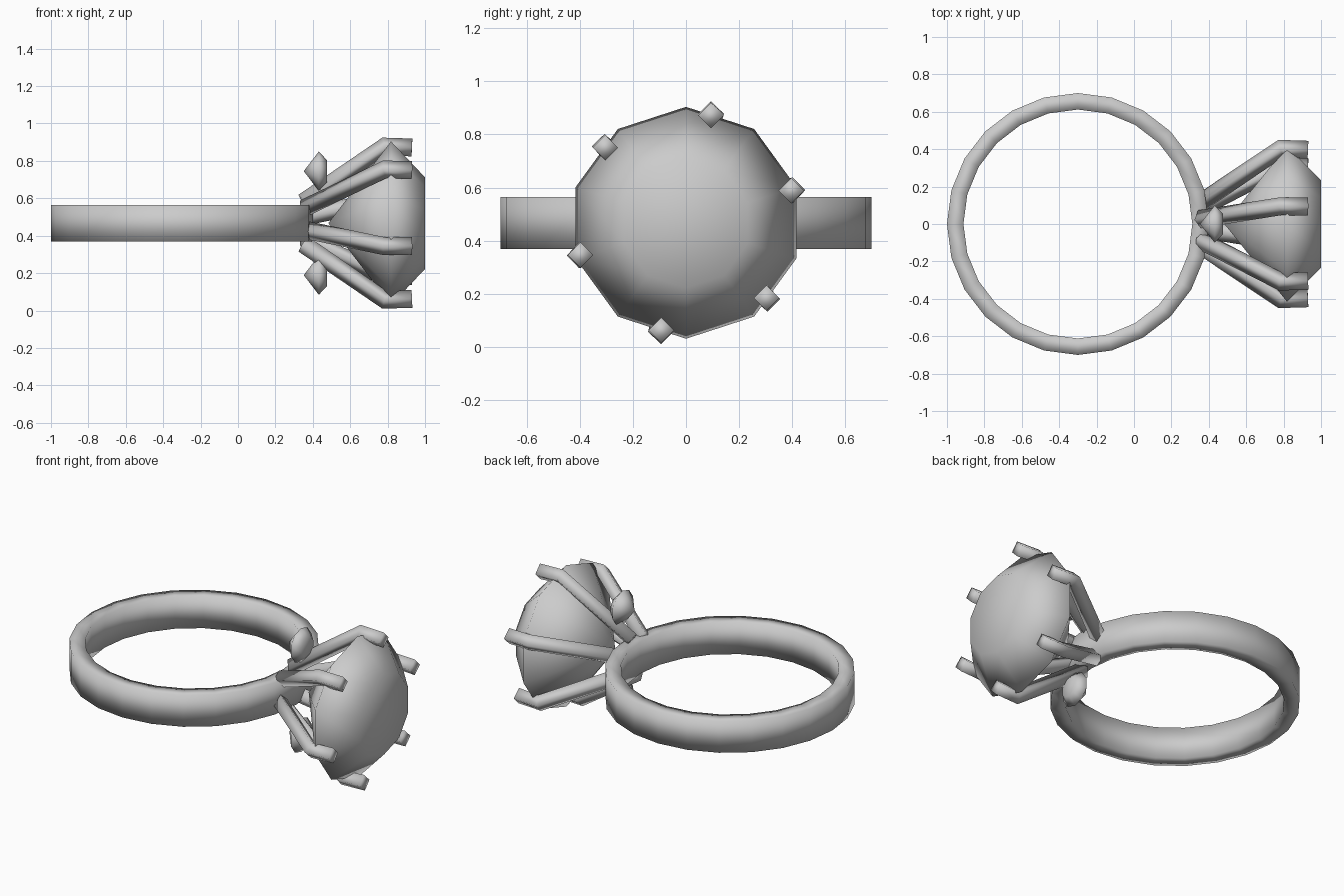
import bpy, math
from mathutils import Vector

if "Cube" in bpy.data.objects:
    bpy.data.objects.remove(bpy.data.objects["Cube"])

CZ = 0.467  # height of the ring's mid plane


def make(name, verts, faces):
    me = bpy.data.meshes.new(name)
    me.from_pydata([tuple(v) for v in verts], [], faces)
    me.update()
    me.shade_smooth()
    ob = bpy.data.objects.new(name, me)
    bpy.context.collection.objects.link(ob)
    return ob


def bridge(a, b, n):
    return [(a + i, a + (i + 1) % n, b + (i + 1) % n, b + i) for i in range(n)]


# Band: rectangular profile revolved around z
def band():
    n, verts, faces = 24, [], []
    for r, z in ((0.7, -0.098), (0.7, 0.098), (0.612, 0.098), (0.612, -0.098)):
        for i in range(n):
            a = 2 * math.pi * i / n
            verts.append((-0.3 + r * math.cos(a), r * math.sin(a), CZ + z))
    for k in range(4):
        faces += bridge(k * n, (k + 1) % 4 * n, n)
    make("band", verts, faces)


# Ten-sided cut stone whose axis runs along x
def stone(name, x, z, radius):
    n, s = 10, radius / 0.437
    verts, faces = [(x - 0.335 * s, 0, z)], []
    for dx, r in ((0, 0.437), (0.182, 0.245)):
        for i in range(n):
            a = math.pi / 2 + 2 * math.pi * i / n
            verts.append((x + dx * s, r * s * math.cos(a), z + r * s * math.sin(a)))
    faces += [(0, 1 + (i + 1) % n, 1 + i) for i in range(n)]
    faces += bridge(1, 1 + n, n)
    faces.append(tuple(range(1 + n, 1 + 2 * n)))
    make(name, verts, faces)


# Four-sided bent claw, swept along a three-point path
def claw(name, ang):
    d = Vector((0, math.cos(ang), math.sin(ang)))
    path = [Vector((x, 0, CZ)) + d * r
            for x, r in ((0.35, 0.115), (0.785, 0.422), (0.93, 0.415))]
    t0 = (path[1] - path[0]).normalized()
    t1 = (path[2] - path[1]).normalized()
    verts, faces = [], []
    for p, t in zip(path, (t0, (t0 + t1).normalized(), t1)):
        u = (Vector((0, 0, 1)) - t * t.z).normalized()
        v = t.cross(u)
        verts += [p + w * 0.048 for w in (u, v, -u, -v)]
    faces = [(3, 2, 1, 0)] + bridge(0, 4, 4) + bridge(4, 8, 4) + [(8, 9, 10, 11)]
    make(name, verts, faces)


band()
stone("main_stone", 0.818, CZ, 0.437)
for label, side in (("upper", 1), ("lower", -1)):
    stone(label + "_side_stone", 0.432, CZ + side * 0.278, 0.105)
for k in range(6):
    claw(f"claw_{k + 1}", math.radians(17 + 60 * k))
